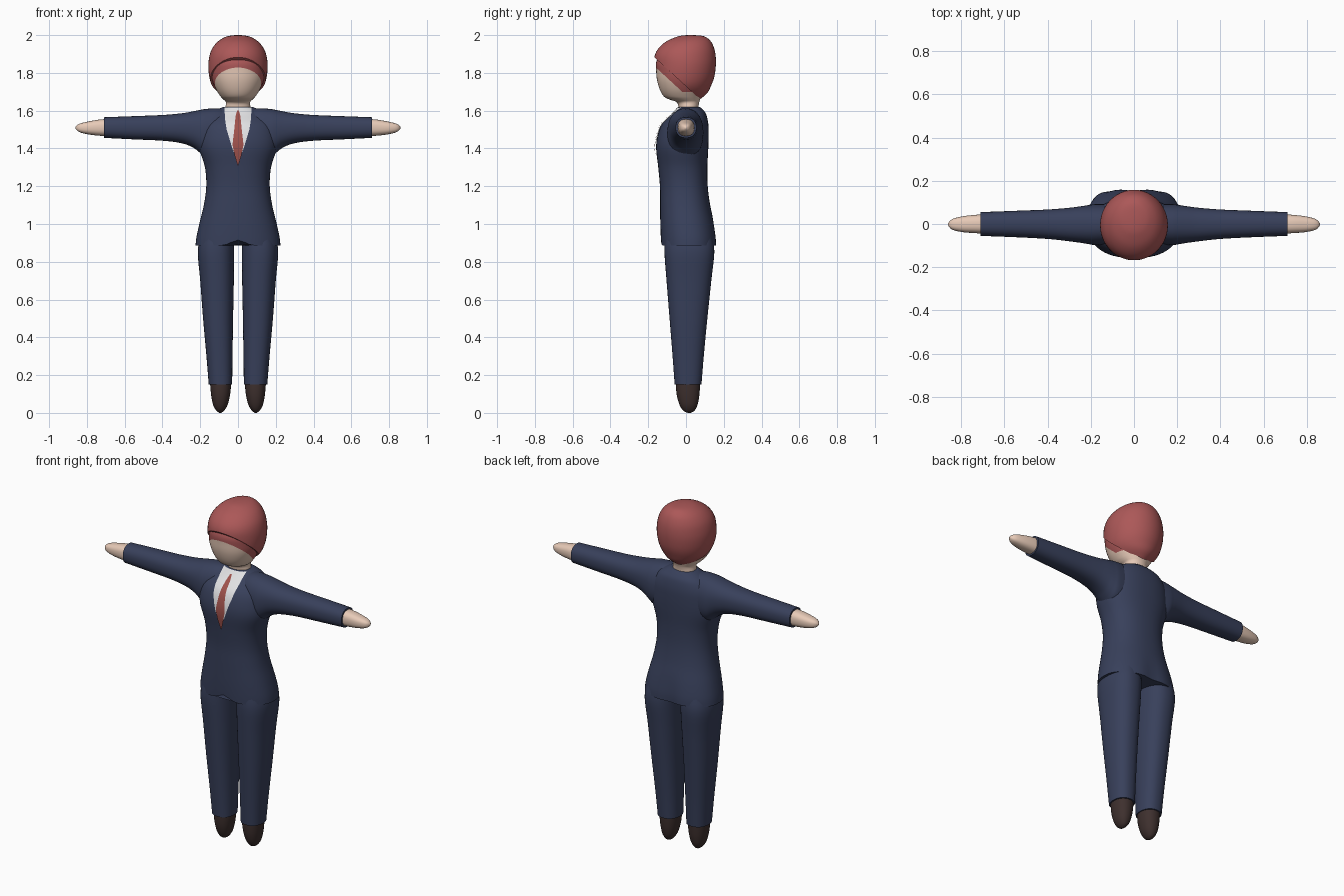
import bpy, bmesh, math
from mathutils import Vector

if "Cube" in bpy.data.objects:
    bpy.data.objects.remove(bpy.data.objects["Cube"])


def material(name, rgb):
    m = bpy.data.materials.new(name)
    lin = [((c / 255 + 0.055) / 1.055) ** 2.4 for c in rgb]
    m.diffuse_color = (*lin, 1)
    m.use_nodes = True
    m.node_tree.nodes["Principled BSDF"].inputs["Base Color"].default_value = m.diffuse_color
    return m


NAVY = material("navy cloth", (56, 64, 91))
SKIN = material("skin", (232, 203, 184))
HAIR = material("red hair", (172, 88, 88))
SHIRT = material("shirt white", (226, 226, 228))
TIE = material("tie red", (160, 82, 76))
SHOE = material("shoe brown", (62, 48, 46))


def spline(rows, steps):
    """Smooth curve through rows of (position, a_low, a_high, b_low, b_high)."""
    out = []
    for i in range(len(rows) - 1):
        p0, p1, p2, p3 = (rows[max(0, min(len(rows) - 1, i + k))] for k in (-1, 0, 1, 2))
        for s in range(steps):
            t = s / steps
            out.append([0.5 * (2 * b + (c - a) * t + (2 * a - 5 * b + 4 * c - d) * t * t
                               + (3 * b - a - 3 * c + d) * t ** 3)
                        for a, b, c, d in zip(p0, p1, p2, p3)])
    return out + [list(rows[-1])]


def loft(rows, axis="z", n=2.0, segs=40, steps=4):
    """Skin superellipse rings along z (a=x, b=y) or along x (a=y, b=z)."""
    bm = bmesh.new()
    rings = []
    for p, a0, a1, b0, b1 in spline(rows, steps):
        ring = []
        for k in range(segs):
            t = 2 * math.pi * k / segs
            c, s = math.cos(t), math.sin(t)
            a = (a0 + a1) / 2 + (a1 - a0) / 2 * math.copysign(abs(c) ** (2 / n), c)
            b = (b0 + b1) / 2 + (b1 - b0) / 2 * math.copysign(abs(s) ** (2 / n), s)
            ring.append(bm.verts.new((a, b, p) if axis == "z" else (p, a, b)))
        rings.append(ring)
    for r, q in zip(rings, rings[1:]):
        for k in range(segs):
            j = (k + 1) % segs
            bm.faces.new((r[k], r[j], q[j], q[k]))
    bm.faces.new(rings[0][::-1])
    bm.faces.new(rings[-1])
    return bm


def finish(name, bm, *mats, mirror=False, angle=45):
    if mirror:
        for v in bm.verts:
            v.co.x = -v.co.x
    bmesh.ops.recalc_face_normals(bm, faces=bm.faces[:])
    me = bpy.data.meshes.new(name)
    bm.to_mesh(me)
    bm.free()
    for m in mats:
        me.materials.append(m)
    me.shade_smooth()
    me.set_sharp_from_angle(angle=math.radians(angle))
    ob = bpy.data.objects.new(name, me)
    bpy.context.collection.objects.link(ob)
    return ob


# Jacket body
N = 2.3
body = [(.885, -.225, .225, -.132, .165), (.93, -.22, .22, -.134, .162),
        (1.0, -.205, .205, -.136, .15), (1.1, -.181, .181, -.137, .128),
        (1.2, -.168, .168, -.138, .115), (1.3, -.175, .175, -.147, .113),
        (1.4, -.205, .205, -.158, .118), (1.47, -.205, .205, -.15, .12),
        (1.53, -.19, .19, -.125, .118), (1.58, -.15, .15, -.075, .107),
        (1.605, -.11, .11, -.052, .09), (1.62, -.078, .078, -.04, .072)]
bm = loft(body, n=N, segs=56, steps=5)
for v in bm.verts:
    low = max(0, min(1, (1.05 - v.co.z) / .165))
    dip = math.exp(-(v.co.x / .05) ** 2) * low
    if v.co.y < 0:
        v.co.z += .03 * dip * low      # raised hem opening
    else:
        v.co.y -= .012 * dip           # crease at the back
finish("jacket_body", bm, NAVY)

# Shirt front and tie, laid on the chest
samples = spline(body, 12)


def chest_y(x, z):
    for r, q in zip(samples, samples[1:]):
        if r[0] <= z <= q[0]:
            t = (z - r[0]) / (q[0] - r[0])
            _, a0, a1, b0, b1 = (u + (w - u) * t for u, w in zip(r, q))
            f = min(.99, abs(x) / a1)
            return (b0 + b1) / 2 - (b1 - b0) / 2 * (1 - f ** N) ** (1 / N)
    return 0


def plate(name, profile, lift, mat, cols=12, rows=10):
    bm = bmesh.new()
    grid = []
    for (z0, w0), (z1, w1) in zip(profile, profile[1:]):
        for s in range(rows + (z1 == profile[-1][0])):
            z, w = z0 + (z1 - z0) * s / rows, w0 + (w1 - w0) * s / rows
            xs = [w * (2 * c / cols - 1) for c in range(cols + 1)]
            grid.append([bm.verts.new((x, chest_y(x, z) - lift, z)) for x in xs])
    for r, q in zip(grid, grid[1:]):
        for c in range(cols):
            bm.faces.new((r[c], q[c], q[c + 1], r[c + 1]))
    finish(name, bm, mat)


plate("shirt_front", [(1.617, .072), (1.55, .068), (1.5, .06), (1.4, .03), (1.33, .002)], .004, SHIRT)
plate("tie", [(1.6, .005), (1.57, .013), (1.5, .02), (1.42, .029), (1.36, .017), (1.31, .002)], .008, TIE)

# Limbs, one set per side
sleeve = [(0, -.05, .07, 1.38, 1.595), (.1, -.09, .088, 1.355, 1.612),
          (.17, -.098, .092, 1.355, 1.609), (.205, -.094, .088, 1.38, 1.603),
          (.24, -.088, .083, 1.406, 1.596), (.3, -.08, .075, 1.428, 1.586),
          (.4, -.069, .067, 1.441, 1.577), (.55, -.061, .061, 1.448, 1.571),
          (.71, -.055, .055, 1.456, 1.565)]
hand = [(.69, -.045, .045, 1.465, 1.556), (.74, -.042, .042, 1.468, 1.552),
        (.79, -.038, .036, 1.474, 1.543), (.83, -.03, .027, 1.483, 1.534),
        (.85, -.02, .016, 1.493, 1.525), (.86, -.006, .003, 1.505, 1.514)]
trouser = [(.15, .031, .155, -.06, .082), (.3, .029, .167, -.071, .094),
           (.5, .026, .185, -.087, .113), (.7, .022, .2, -.103, .134),
           (.85, .02, .213, -.114, .15), (.93, .02, .2, -.11, .14)]
shoe = [(0, .089, .099, .01, .025), (.012, .073, .115, -.015, .045),
        (.04, .056, .131, -.033, .06), (.08, .045, .14, -.046, .069),
        (.12, .039, .145, -.052, .073), (.16, .036, .148, -.054, .075)]
for side, flip in (("left", False), ("right", True)):
    finish(side + "_sleeve", loft(sleeve, "x", 2.3), NAVY, mirror=flip)
    finish(side + "_hand", loft(hand, "x", 2.5, 28), SKIN, mirror=flip)
    finish(side + "_trouser_leg", loft(trouser, n=2.3), NAVY, mirror=flip)
    finish(side + "_shoe", loft(shoe, n=2.2, segs=28), SHOE, mirror=flip)

# Head and neck, with the fringe split off by a sloping cut
head = [(1.58, -.07, .07, -.04, .066), (1.62, -.066, .066, -.04, .066),
        (1.645, -.064, .064, -.05, .07), (1.66, -.078, .078, -.09, .075),
        (1.675, -.092, .092, -.117, .08), (1.71, -.115, .115, -.138, .092),
        (1.76, -.136, .136, -.153, .11), (1.81, -.145, .145, -.158, .125),
        (1.86, -.142, .142, -.157, .12), (1.91, -.115, .115, -.125, .1),
        (1.95, -.05, .05, -.06, .05)]
slope = Vector((0, .23, .25)).normalized()
brim = Vector((0, -.17, 1.885))
fringe = Vector((0, -.17, 1.838))
bm = loft(head, n=2.1, segs=48)
bmesh.ops.bisect_plane(bm, geom=bm.verts[:] + bm.edges[:] + bm.faces[:],
                       plane_co=fringe, plane_no=slope)
for f in bm.faces:
    above = (f.calc_center_median() - fringe).dot(slope) > 0
    f.material_index = int(above and f.calc_center_median().z > 1.7)
finish("head", bm, SKIN, HAIR)

# Hair cap, trimmed along the brim
hair = [(1.65, -.05, .05, -.17, .06), (1.69, -.105, .105, -.17, .11),
        (1.73, -.137, .137, -.17, .132), (1.78, -.152, .152, -.17, .15),
        (1.84, -.157, .157, -.169, .158), (1.89, -.151, .151, -.166, .157),
        (1.93, -.136, .136, -.146, .149), (1.965, -.108, .108, -.107, .133),
        (1.988, -.072, .072, -.058, .108), (1.997, -.04, .04, -.025, .08),
        (2.0, -.012, .012, .01, .04)]
bm = loft(hair, n=2.0, segs=48)
cut = bmesh.ops.bisect_plane(bm, geom=bm.verts[:] + bm.edges[:] + bm.faces[:],
                             plane_co=brim, plane_no=slope, clear_inner=True)
edges = [e for e in cut["geom_cut"] if isinstance(e, bmesh.types.BMEdge)]
bmesh.ops.holes_fill(bm, edges=edges, sides=0)
finish("hair", bm, HAIR)
